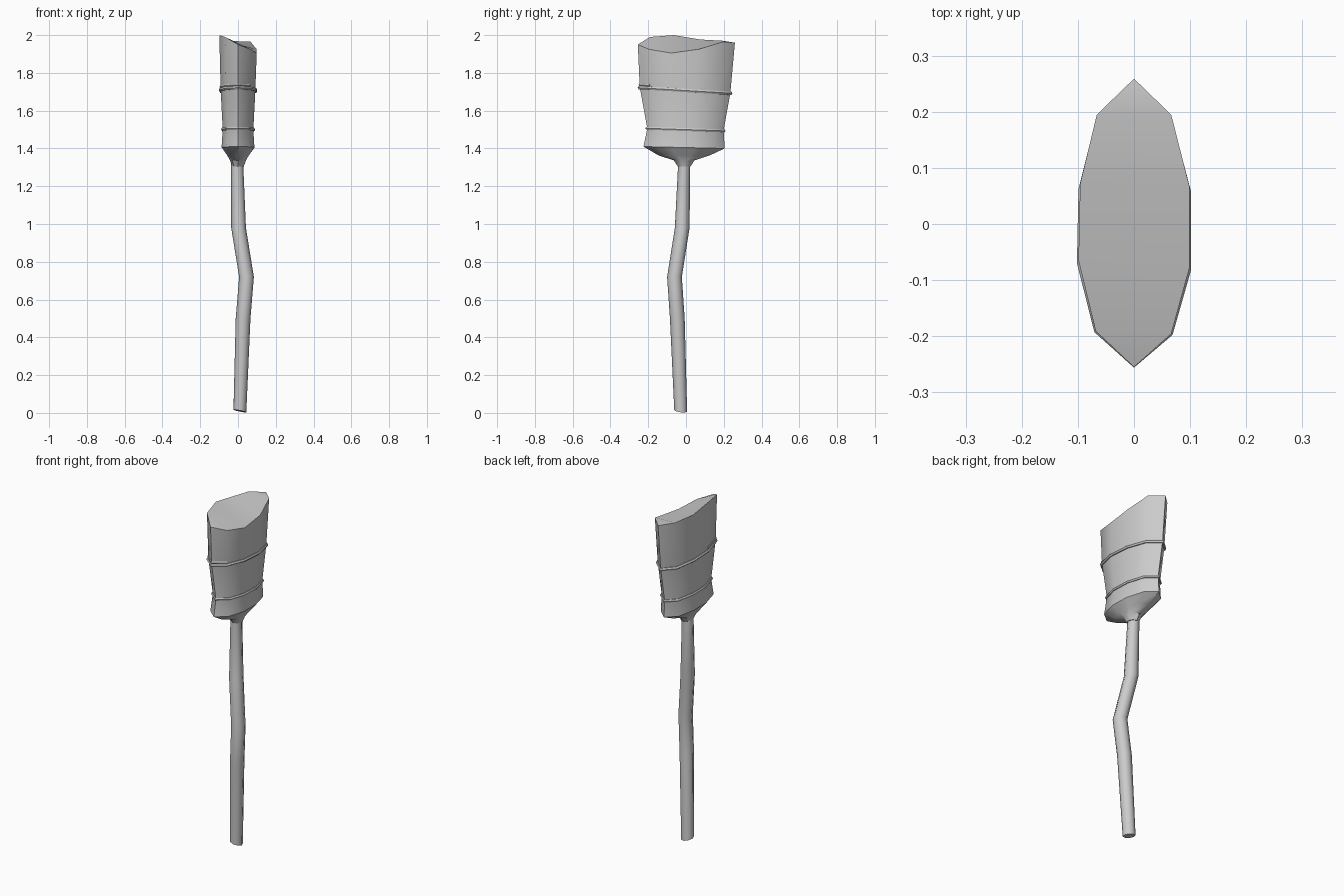
import bpy, bmesh
from math import sin, cos, pi
from mathutils import Vector

if "Cube" in bpy.data.objects:
    bpy.data.objects.remove(bpy.data.objects["Cube"])

# Ten-sided unit cross-section of the bristle head, starting at the front point
SECTION = [(0, -1), (.67, -.77), (1, -.31), (1, .25), (.67, .75),
           (0, 1), (-.67, .75), (-.97, .27), (-1, -.26), (-.69, -.75)]


def loft(name, rings, closed=False, angle=35, strip_caps=False):
    """Skin a list of equal-length point rings."""
    bm = bmesh.new()
    rows = [[bm.verts.new(p) for p in r] for r in rings]
    n = len(rows[0])
    pairs = list(zip(rows, rows[1:])) + ([(rows[-1], rows[0])] if closed else [])
    for a, b in pairs:
        for i in range(n):
            j = (i + 1) % n
            bm.faces.new((a[i], a[j], b[j], b[i]))
    if not closed:
        for row in (rows[0], rows[-1]):
            if strip_caps:
                for i in range(n // 2):
                    quad = [row[i], row[i + 1], row[n - i - 1], row[(n - i) % n]]
                    bm.faces.new(list(dict.fromkeys(quad)))
            else:
                bm.faces.new(row)
    bmesh.ops.recalc_face_normals(bm, faces=bm.faces)
    mesh = bpy.data.meshes.new(name)
    bm.to_mesh(mesh)
    bm.free()
    ob = bpy.data.objects.new(name, mesh)
    bpy.context.collection.objects.link(ob)
    bpy.ops.object.select_all(action='DESELECT')
    bpy.context.view_layer.objects.active = ob
    ob.select_set(True)
    bpy.ops.object.shade_smooth_by_angle(angle=angle * pi / 180)
    return ob


def head_ring(rx, ry, cy, z, tilt=0.0):
    return [Vector((rx * u, cy + ry * v, z + tilt * v)) for u, v in SECTION]


# Crooked handle: centre x, centre y, height, radius
path = [(.010, -.028, .01, .034), (.027, -.046, .50, .039), (.045, -.061, .72, .039),
        (.003, -.020, .98, .039), (-.004, -.010, 1.31, .032), (0, -.010, 1.36, .034)]
rings = [[(x + r * cos(k * pi / 4), y + r * sin(k * pi / 4), z) for k in range(8)]
         for x, y, z, r in path]
rings[0] = [(x, y, .01 - .2 * (x - .01) - .1 * (y + .028)) for x, y, z in rings[0]]
rings[0] = [(x, y, max(z, 0)) for x, y, z in rings[0]]
loft("handle", rings, angle=50)

# Bristle head with flared base and ragged slanting top
top_z = [1.95, 1.925, 1.905, 1.925, 1.965, 1.96, 1.97, 1.977, 2.0, 1.99]
top = [Vector((p.x, p.y, z)) for p, z in zip(head_ring(.099, .257, .002, 0), top_z)]
head = [head_ring(.031, .034, -.010, 1.305),
        head_ring(.042, .055, -.010, 1.337),
        head_ring(.057, .135, -.010, 1.363),
        head_ring(.087, .215, -.010, 1.405, -.005),
        head_ring(.081, .202, -.003, 1.50, -.005),
        head_ring(.092, .240, -.005, 1.71, -.015),
        top]
loft("bristle_head", head, strip_caps=True)


# Cord bindings: hexagonal bead swept round the head section
def bead(points, r):
    out = []
    for p in points:
        d = Vector((p.x * 3, p.y, 0)).normalized()
        out.append([p + d * r * cos(k * pi / 3) + Vector((0, 0, r * sin(k * pi / 3)))
                    for k in range(6)])
    return out


loft("lower_cord", bead(head_ring(.081, .203, -.003, 1.50, -.007), .009), closed=True)
loft("upper_cord", bead(head_ring(.092, .241, -.005, 1.707, -.015), .010), closed=True)

# Short overlapping end of the upper cord at the front
end = head_ring(.091, .239, -.005, 1.722, -.015)
loft("cord_end", bead([end[8], end[9], end[0], end[1]], .007))
